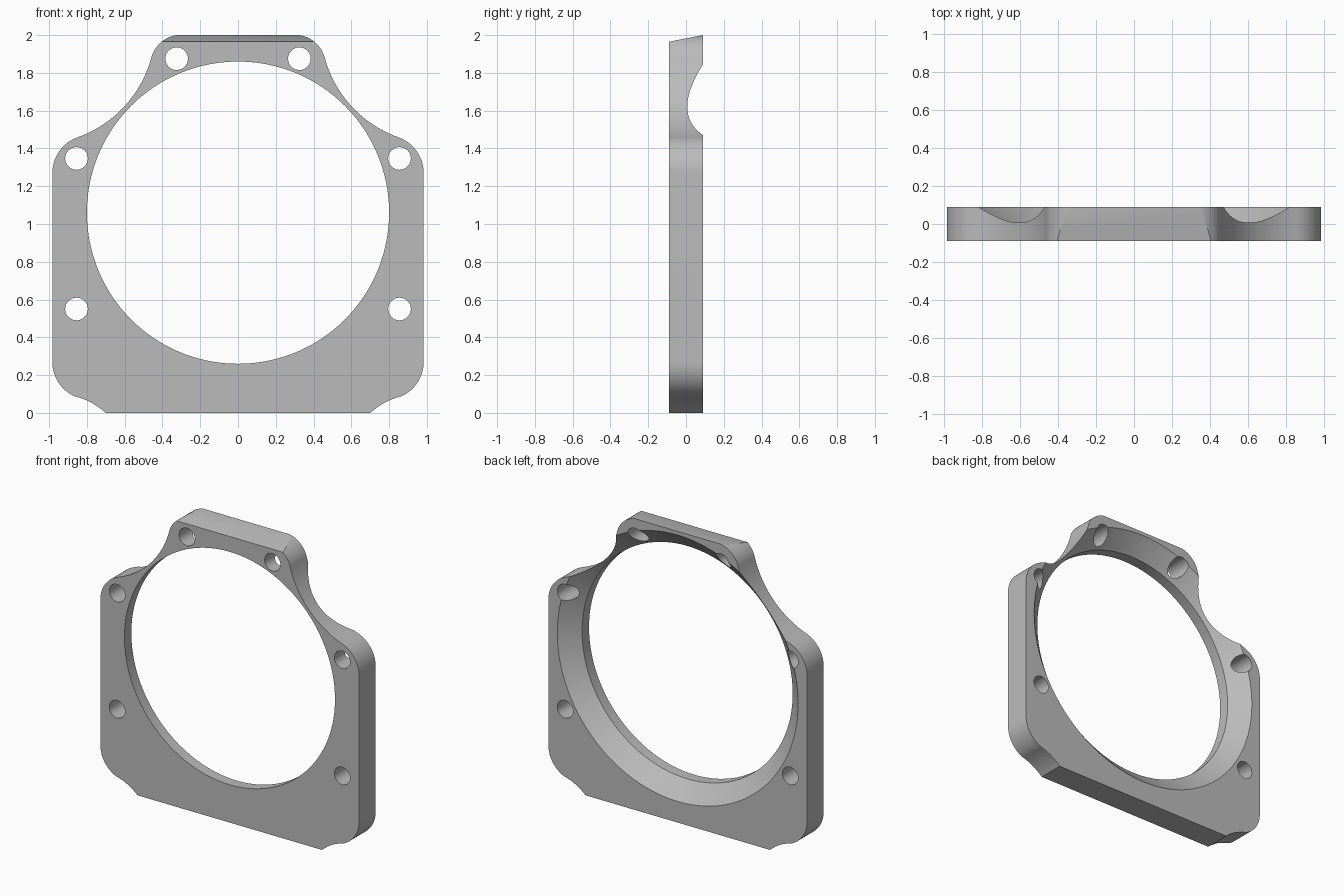
import bpy, bmesh, math
from mathutils import Vector

cube = bpy.data.objects.get("Cube")
if cube:
    bpy.data.objects.remove(cube, do_unlink=True)

HALF = 0.09          # half thickness
CENTRE_Z = 1.06      # bore centre height

grey = bpy.data.materials.new("plain_grey")
grey.use_nodes = True
colour = (0.5, 0.5, 0.5, 1)
grey.diffuse_color = colour
grey.node_tree.nodes["Principled BSDF"].inputs["Base Color"].default_value = colour


def arc(cx, cz, r, start, end, steps=14):
    """Arc points from start to end angle, in degrees."""
    angles = [math.radians(start + (end - start) * i / steps) for i in range(steps + 1)]
    return [(cx + r * math.cos(a), cz + r * math.sin(a)) for a in angles]


def bowed(p, q, sag, steps=20):
    """Shallow arc from p to q, bulging to the left of travel, without its ends."""
    p, q = Vector(p), Vector(q)
    chord = q - p
    half = chord.length / 2
    r = (half * half + sag * sag) / (2 * sag)
    side = Vector((-chord.y, chord.x)).normalized()
    c = (p + q) / 2 - side * (r - sag)
    spread = math.asin(half / r)
    points = []
    for i in range(1, steps):
        a = spread * (2 * i / steps - 1)
        v = c + side * (r * math.cos(a)) + chord.normalized() * (r * math.sin(a))
        points.append((v.x, v.y))
    return points


def make_object(name, bm):
    bmesh.ops.recalc_face_normals(bm, faces=bm.faces)
    mesh = bpy.data.meshes.new(name)
    bm.to_mesh(mesh)
    bm.free()
    mesh.materials.append(grey)
    obj = bpy.data.objects.new(name, mesh)
    bpy.context.collection.objects.link(obj)
    return obj


def lathe(name, x, z, profile, sides):
    """Closed round solid along y from (radius, y) pairs."""
    bm = bmesh.new()
    rings = []
    for r, y in profile:
        rings.append([bm.verts.new((x + px, y, z + pz))
                      for px, pz in arc(0, 0, r, 0, 360, sides)[:-1]])
    for a, b in zip(rings, rings[1:]):
        for i in range(sides):
            j = (i + 1) % sides
            bm.faces.new((a[i], a[j], b[j], b[i]))
    bm.faces.new(rings[0])
    bm.faces.new(rings[-1])
    return make_object(name, bm)


# Plate outline: right half from the foot upward, then mirrored
foot = (0.70, 0.0)
low_corner = arc(0.783, 0.27, 0.2, -65, 0)
high_corner = arc(0.783, 1.27, 0.2, 0, 71)
top_corner = arc(0.30, 1.837, 0.165, 12, 90)
half_outline = [foot] + bowed(foot, low_corner[0], 0.012, 8) + low_corner + high_corner
half_outline += bowed(high_corner[-1], top_corner[0], 0.068) + top_corner
outline = half_outline + [(-x, z) for x, z in reversed(half_outline)]

bm = bmesh.new()
face = bm.faces.new([bm.verts.new((x, -HALF, z)) for x, z in outline])
extruded = bmesh.ops.extrude_face_region(bm, geom=[face])["geom"]
bmesh.ops.translate(bm, vec=(0, 2 * HALF, 0),
                    verts=[v for v in extruded if isinstance(v, bmesh.types.BMVert)])

# Sloping top edge, lower at the front
bmesh.ops.bisect_plane(bm, geom=bm.verts[:] + bm.edges[:] + bm.faces[:],
                       plane_co=(0, HALF, 2.0), plane_no=(0, -0.194, 1), clear_outer=True)
bmesh.ops.holes_fill(bm, edges=[e for e in bm.edges if e.is_boundary], sides=0)
plate = make_object("mounting_plate", bm)

# Bore with a flared back, and six bolt holes
cutters = [lathe("bore_cutter", 0, CENTRE_Z,
                 [(0.8, -0.2), (0.8, -0.015), (0.915, HALF), (1.0245, 0.19)], 160)]
for x, z in ((0.325, 1.875), (0.855, 1.347), (0.855, 0.55)):
    for side in (-1, 1):
        cutters.append(lathe("bolt_hole_cutter", side * x, z, [(0.06, -0.2), (0.06, 0.2)], 40))

for cutter in cutters:
    cutter.hide_render = True
    cut = plate.modifiers.new("cut", "BOOLEAN")
    cut.operation = "DIFFERENCE"
    cut.solver = "EXACT"
    cut.object = cutter

# Bake the cuts and drop the cutters
bpy.context.view_layer.update()
graph = bpy.context.evaluated_depsgraph_get()
baked = bpy.data.meshes.new_from_object(plate.evaluated_get(graph))
plate.modifiers.clear()
plate.data = baked
plate.data.name = "mounting_plate"
for cutter in cutters:
    bpy.data.objects.remove(cutter, do_unlink=True)

# Smooth curved walls, crisp edges
bpy.ops.object.select_all(action="DESELECT")
plate.select_set(True)
bpy.context.view_layer.objects.active = plate
bpy.ops.object.shade_smooth_by_angle(angle=math.radians(25))
